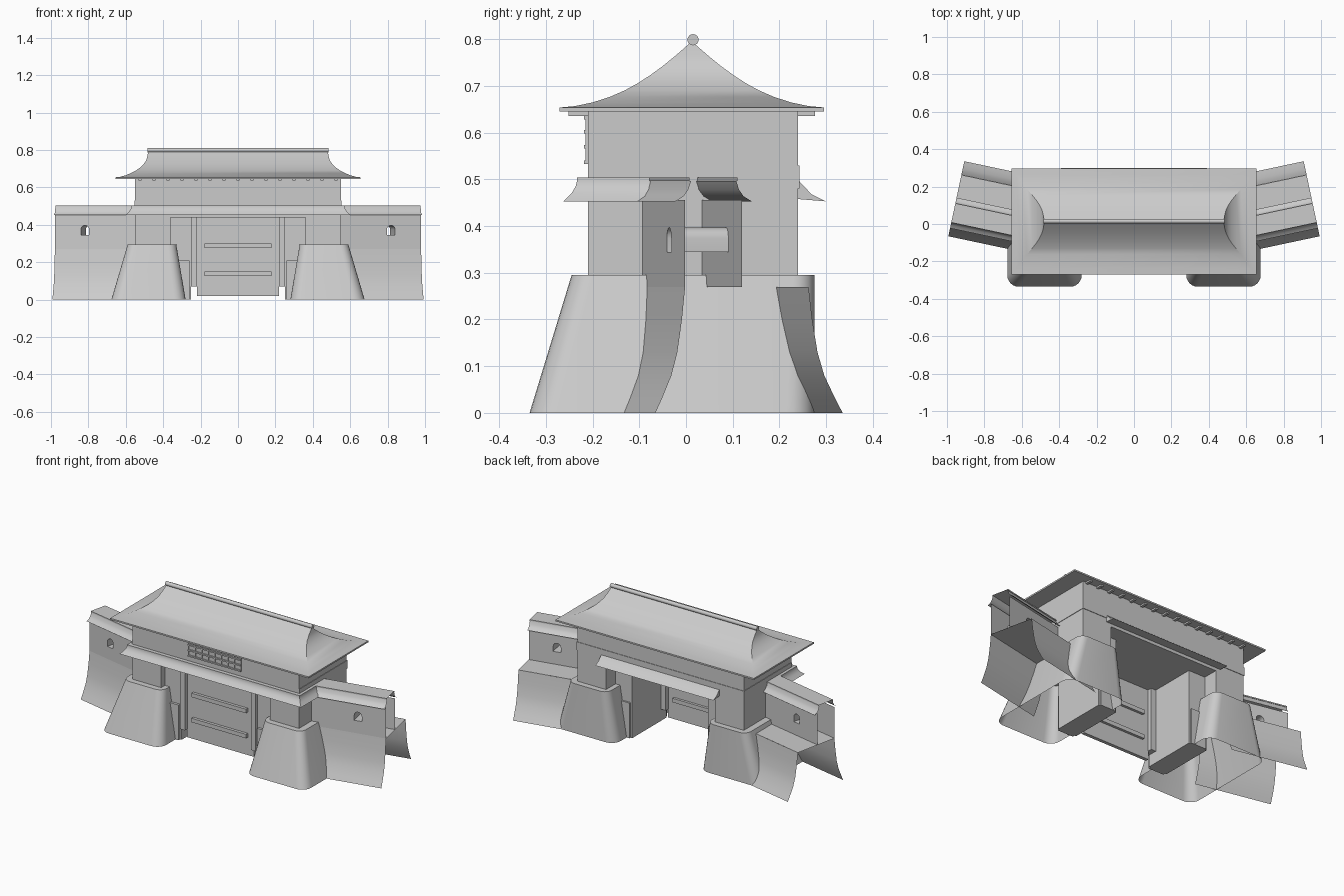
import bpy, bmesh, math
from mathutils import Vector

if "Cube" in bpy.data.objects:
    bpy.data.objects.remove(bpy.data.objects["Cube"])


def make(name, verts, faces):
    me = bpy.data.meshes.new(name)
    me.from_pydata([tuple(v) for v in verts], [], faces)
    me.update()
    ob = bpy.data.objects.new(name, me)
    bpy.context.collection.objects.link(ob)
    return ob


def fix_normals(ob):
    bm = bmesh.new()
    bm.from_mesh(ob.data)
    bmesh.ops.recalc_face_normals(bm, faces=bm.faces)
    bm.to_mesh(ob.data)
    bm.free()


def loft(name, rings, closed=True, bottom=False, top=False, flip=False):
    n = len(rings[0])
    verts = [p for r in rings for p in r]
    faces = []
    for i in range(len(rings) - 1):
        for j in range(n if closed else n - 1):
            k = (j + 1) % n
            f = (i * n + j, i * n + k, (i + 1) * n + k, (i + 1) * n + j)
            faces.append(f[::-1] if flip else f)
    if bottom:
        faces.append(tuple(range(n))[::-1])
    if top:
        faces.append(tuple(range((len(rings) - 1) * n, len(rings) * n)))
    ob = make(name, verts, faces)
    if closed:
        fix_normals(ob)
    return ob


def rect(x0, x1, y0, y1, z):
    return [(x0, y0, z), (x1, y0, z), (x1, y1, z), (x0, y1, z)]


def box(name, x0, x1, y0, y1, z0, z1):
    return loft(name, [rect(x0, x1, y0, y1, z0), rect(x0, x1, y0, y1, z1)], True, True, True)


def round_rect(x0, x1, y0, y1, z, r, seg=6):
    pts = []
    for cx, cy, a0 in ((x1 - r, y1 - r, 0), (x0 + r, y1 - r, 90), (x0 + r, y0 + r, 180), (x1 - r, y0 + r, 270)):
        for i in range(seg + 1):
            a = math.radians(a0 + 90 * i / seg)
            pts.append((cx + r * math.cos(a), cy + r * math.sin(a), z))
    return pts


# Main roof: rectangular rings following the concave side and end profiles
YC = 0.0125
roof = [(.655, .283, .645), (.655, .283, .654), (.63, .25, .657), (.60, .212, .665), (.572, .175, .677),
        (.545, .143, .691), (.522, .114, .707), (.505, .088, .724), (.492, .062, .743),
        (.485, .035, .765), (.48, .004, .792)]
loft("main_roof", [rect(-w, w, YC - d, YC + d, z) for w, d, z in roof], True, True, True)
ridge = []
for x in (-.485, .485):
    ridge.append([(x, .015 + .012 * math.cos(a), .799 + .012 * math.sin(a))
                  for a in [i * math.tau / 16 for i in range(16)]])
loft("roof_ridge", ridge, True, True, True)
for i in range(15):
    x = -.525 + .075 * i
    box("rafter_front", x - .008, x + .008, -.252, -.20, .636, .646)
    box("rafter_back", x - .008, x + .008, .23, .276, .636, .646)

# Upper storey with a projecting band
box("upper_storey", -.55, .55, -.21, .24, .44, .646)
box("storey_band", -.553, .553, -.208, .243, .48, .53)

# Lattice window on the front
for z in (.537, .57, .602, .632):
    box("lattice_rail", -.18, .17, -.218, -.205, z - .004, z + .004)
for i in range(9):
    x = -.178 + i * .0433
    box("lattice_bar", x - .003, x + .003, -.215, -.205, .537, .632)

# Front awning wrapping round both ends
prof = [(0, .504), (.025, .504), (.025, .498), (.028, .486), (.037, .470), (.055, .453), (0, .456)]
awn = []
for x, y, sx, sy in ((-.545, -.02, -1, 0), (-.545, -.208, -1, -1), (.545, -.208, 1, -1), (.545, -.02, 1, 0)):
    awn.append([(x + sx * o, y + sy * o, z) for o, z in prof])
loft("front_awning", awn, True, True, True)

# Short back awning
prof = [(0, .50), (.012, .487), (.03, .468), (.06, .453), (0, .458)]
loft("back_awning", [[(x, .239 + o, z) for o, z in prof] for x in (-.39, .39)], True, True, True)

# Gate doors with cross beams
box("gate_door", -.22, .22, -.165, -.145, .02, .44)
for z in (.138, .288):
    box("gate_crossbeam", -.18, .18, -.182, -.13, z - .012, z + .012)


def arch(cx, w, z0, z1, seg=8):
    """Arched opening outline in (u, z)."""
    r = w / 2
    return [(cx - r, z0), (cx + r, z0)] + [
        (cx + r * math.cos(i * math.pi / seg), z1 - r + r * math.sin(i * math.pi / seg)) for i in range(seg + 1)]


ANG = math.radians(12)


def wing_point(s, u, v, z):
    """Wing frame: u runs along the wall (0 at the tip), v across it."""
    x = .95 + u * math.cos(ANG) - v * math.sin(ANG)
    y = .135 + u * math.sin(ANG) + v * math.cos(ANG)
    return (s * x, y, z)


def wing_strip(name, s, profile, closed=False):
    return loft(name, [[wing_point(s, u, v, z) for v, z in profile] for u in (-.45, 0)],
                closed, flip=s < 0)


def wing_panel(name, s, v, hole):
    """Flat wall face with the arched opening left out."""
    bm = bmesh.new()
    edges = []
    for loop in ([(-.45, .27), (0, .27), (0, .456), (-.45, .456)], hole):
        vs = [bm.verts.new(wing_point(s, u, v, z)) for u, z in loop]
        edges += [bm.edges.new((vs[i], vs[(i + 1) % len(vs)])) for i in range(len(vs))]
    bmesh.ops.triangle_fill(bm, edges=edges, use_beauty=True)
    bm.normal_update()
    out = -1 if v < -.1 else 1
    for f in bm.faces[:]:
        if f.normal.y * out < 0:
            f.normal_flip()
    me = bpy.data.meshes.new(name)
    bm.to_mesh(me)
    bm.free()
    bpy.context.collection.objects.link(bpy.data.objects.new(name, me))


skirt = [(0, 0), (.014, .03), (.035, .08), (.048, .13), (.058, .2), (.065, .27)]
for s in (-1, 1):
    a, b = (s * .33, s * .59), (s * .28, s * .677)
    # Tapered, rounded footing (open below) and square pier
    rings = [round_rect(min(b), max(b), -.335, .275, 0, .06),
             round_rect(min(a), max(a), -.245, .275, .295, .045)]
    loft("pier_footing", rings, True, False, True)
    pier = (s * .36, s * .55)
    box("pier", min(pier), max(pier), -.21, .24, .29, .48)

    # Gate jambs, posts and low plinths
    for name, x0, x1, y0, y1, z0, z1 in (("gate_jamb", .25, .37, -.175, .15, 0, .44),
                                         ("gate_post", .218, .25, -.19, -.12, .07, .44),
                                         ("jamb_plinth", .26, .36, -.19, .16, 0, .21)):
        box(name, min(s * x0, s * x1), max(s * x0, s * x1), y0, y1, z0, z1)

    # Angled wing: flared skirts, walkway, hollow parapet, tunnel window, cap
    wing_strip("wing_front_skirt", s, [(-.14, .27)] + [(-.205 + o, z) for o, z in skirt][-2::-1])
    wing_strip("wing_walkway", s, [(.13, .27), (-.14, .27)])
    wing_strip("wing_back_skirt", s, [(.205 - o * 1.15, z) for o, z in skirt])
    hole = arch(-.165, .045, .345, .397)
    wing_panel("wing_front_wall", s, -.14, hole)
    wing_panel("wing_back_wall", s, -.015, hole)
    loft("wing_window_tunnel", [[wing_point(s, u, v, z) for u, z in hole] for v in (-.14, -.015)])
    cap = [(.006, .453), (-.012, .464), (-.022, .478), (-.028, .497), (-.025, .497), (-.025, .504),
           (-.13, .504), (-.13, .497), (-.127, .497), (-.133, .478), (-.143, .464), (-.161, .453)]
    wing_strip("wing_cap", s, cap)

# Smooth shading with sharp edges kept
for ob in bpy.data.objects:
    ob.select_set(True)
    bpy.context.view_layer.objects.active = ob
bpy.ops.object.shade_smooth_by_angle(angle=math.radians(30))
